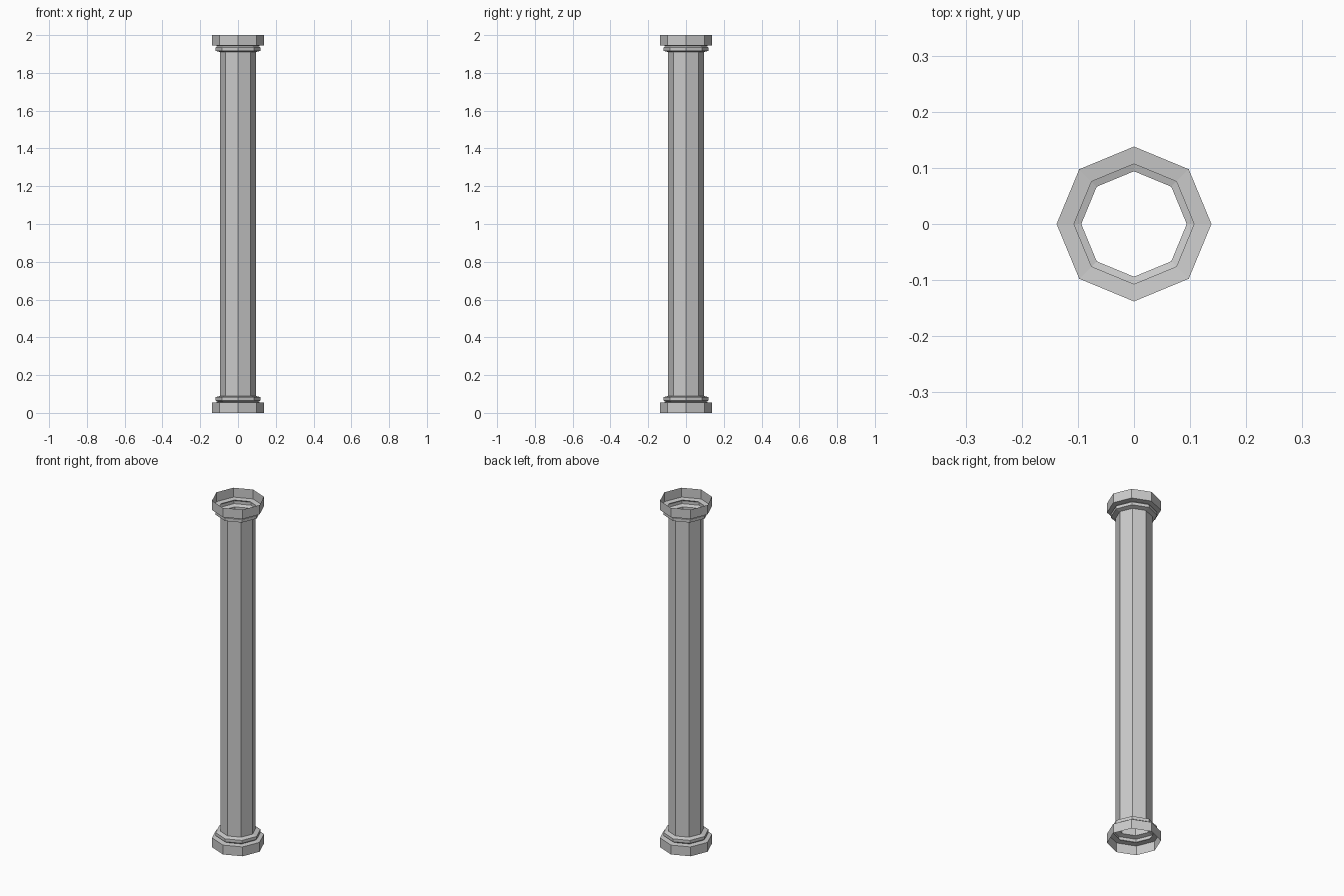
import bpy, bmesh
from math import cos, sin, pi

if "Cube" in bpy.data.objects:
    bpy.data.objects.remove(bpy.data.objects["Cube"])

SIDES = 8

def lathe(name, profile):
    """Open eight-sided shell from (radius, height) points."""
    bm = bmesh.new()
    rings = [[bm.verts.new((r * cos(2 * pi * i / SIDES), r * sin(2 * pi * i / SIDES), z))
              for i in range(SIDES)] for r, z in profile]
    for low, high in zip(rings, rings[1:]):
        for i in range(SIDES):
            j = (i + 1) % SIDES
            bm.faces.new((low[i], low[j], high[j], high[i]))
    mesh = bpy.data.meshes.new(name)
    bm.to_mesh(mesh)
    bm.free()
    obj = bpy.data.objects.new(name, mesh)
    bpy.context.collection.objects.link(obj)
    return obj

# Moulding: plinth, narrow neck, collar, then in to the shaft
moulding = [(0.138, 0), (0.138, 0.054), (0.107, 0.057), (0.119, 0.066),
            (0.119, 0.083), (0.094, 0.09)]

lathe("column_base", moulding)
lathe("column_shaft", [(0.094, 0.09), (0.094, 1.91)])
lathe("column_capital", [(r, 2 - z) for r, z in reversed(moulding)])
